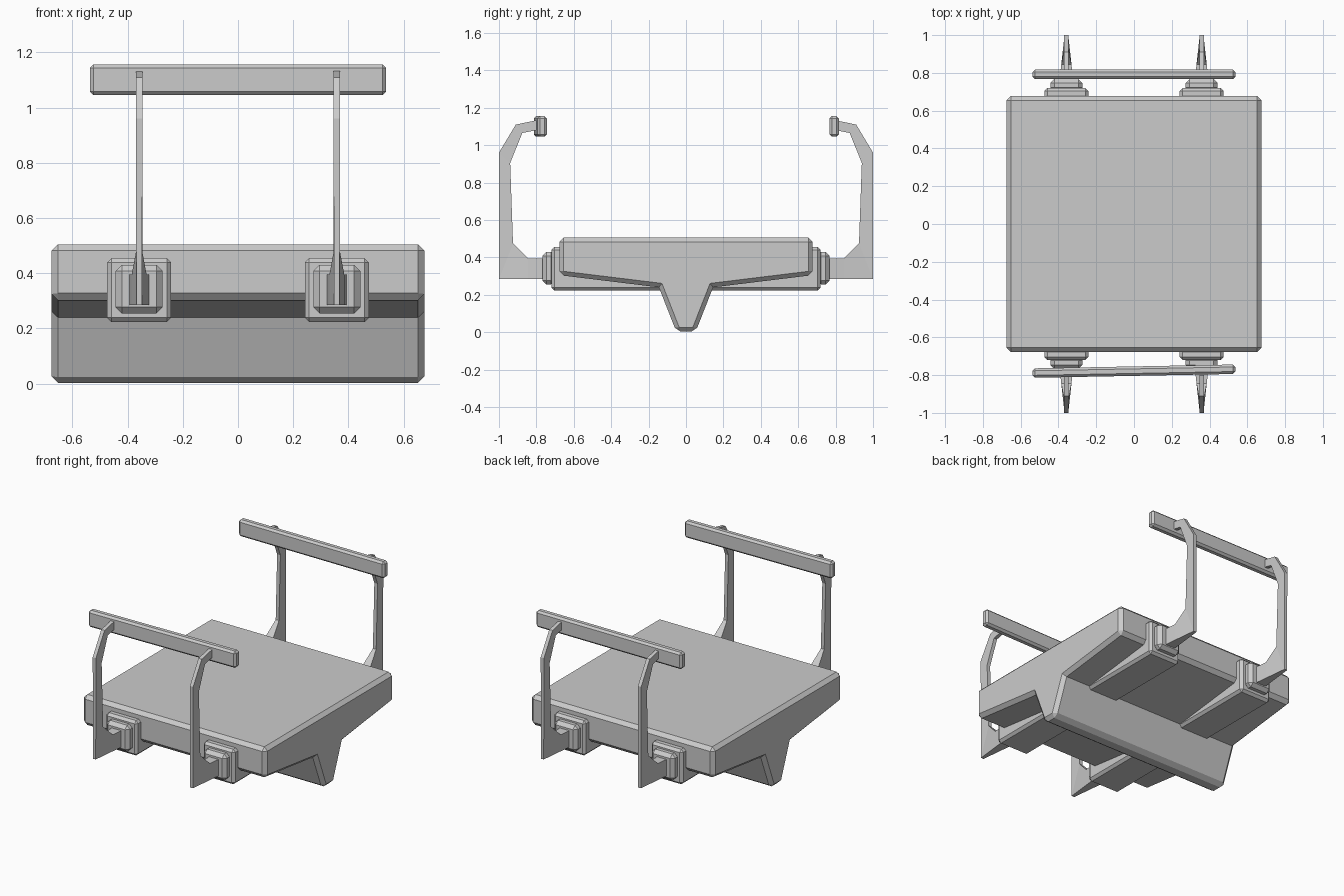
import bpy, bmesh

cube = bpy.data.objects.get("Cube")
if cube:
    bpy.data.objects.remove(cube, do_unlink=True)

grey = bpy.data.materials.new("plain_grey")
grey.use_nodes = True
colour = (0.6, 0.6, 0.6, 1)
grey.diffuse_color = colour
grey.node_tree.nodes["Principled BSDF"].inputs["Base Color"].default_value = colour


def finish(name, bm, chamfer=0):
    """Chamfer the sharp outer edges and make an object."""
    bmesh.ops.recalc_face_normals(bm, faces=bm.faces)
    if chamfer:
        edges = [e for e in bm.edges
                 if e.is_convex and e.calc_face_angle(0) > 0.4]
        bmesh.ops.bevel(bm, geom=edges, offset=chamfer, segments=1,
                        affect='EDGES', clamp_overlap=True)
    mesh = bpy.data.meshes.new(name)
    bm.to_mesh(mesh)
    bm.free()
    mesh.materials.append(grey)
    obj = bpy.data.objects.new(name, mesh)
    bpy.context.collection.objects.link(obj)
    return obj


def box(name, low, high, chamfer, shear=0):
    """Box between two corners; shear slides y along x."""
    bm = bmesh.new()
    bmesh.ops.create_cube(bm, size=1)
    for v in bm.verts:
        v.co = [a + (b - a) * (c + 0.5) for a, b, c in zip(low, high, v.co)]
        v.co.y += shear * v.co.x
    return finish(name, bm, chamfer)


def loft(name, rings, chamfer=0):
    """Skin a row of equal closed rings and cap both ends."""
    bm = bmesh.new()
    rows = [[bm.verts.new(p) for p in ring] for ring in rings]
    for a, b in zip(rows, rows[1:]):
        for i in range(len(a)):
            j = (i + 1) % len(a)
            bm.faces.new((a[i], a[j], b[j], b[i]))
    bm.faces.new(rows[0])
    bm.faces.new(rows[-1])
    return finish(name, bm, chamfer)


# Deck with its central keel, one chamfered extrusion
half = [(0.677, 0.505), (0.677, 0.305), (0.145, 0.24), (0.052, 0.003)]
profile = half + [(-y, z) for y, z in reversed(half)]
loft("deck_and_keel", [[(x, y, z) for y, z in profile] for x in (-0.675, 0.675)], 0.023)

# Arm stations: lower/outer point and upper/inner point
stations = [((0.75, 0.285), (0.75, 0.395)),
            ((0.845, 0.285), (0.845, 0.395)),
            ((1.0, 0.285), (0.925, 0.475)),
            ((1.0, 0.96), (0.94, 0.905)),
            ((0.91, 1.11), (0.875, 1.065)),
            ((0.80, 1.133), (0.80, 1.08))]


def arm_width(y, z):
    return 0.01 + 0.11 * (1 - y) if z < 0.45 else 0.012


def arm_ring(outer, inner, cx, side):
    wo, wi = arm_width(*outer), arm_width(*inner)
    return [(cx - wo, side * outer[0], outer[1]),
            (cx + wo, side * outer[0], outer[1]),
            (cx + wi, side * inner[0], inner[1]),
            (cx - wi, side * inner[0], inner[1])]


for cx, lr in ((-0.358, "right"), (0.358, "left")):
    # Cross beam under the deck
    box(f"{lr}_beam", (cx - 0.116, -0.72, 0.223), (cx + 0.116, 0.72, 0.455), 0.016)
    for side, fb in ((-1, "front"), (1, "back")):
        # Mounting plate and bent arm
        y1, y2 = sorted((side * 0.70, side * 0.768))
        box(f"{fb}_{lr}_mount", (cx - 0.085, y1, 0.255), (cx + 0.085, y2, 0.43), 0.022)
        loft(f"{fb}_{lr}_arm", [arm_ring(o, i, cx, side) for o, i in stations])

# Hand rails, the front one slightly askew
box("back_rail", (-0.537, 0.767, 1.045), (0.537, 0.817, 1.156), 0.013)
box("front_rail", (-0.537, -0.804, 1.045), (0.537, -0.754, 1.156), 0.013, shear=0.019)
